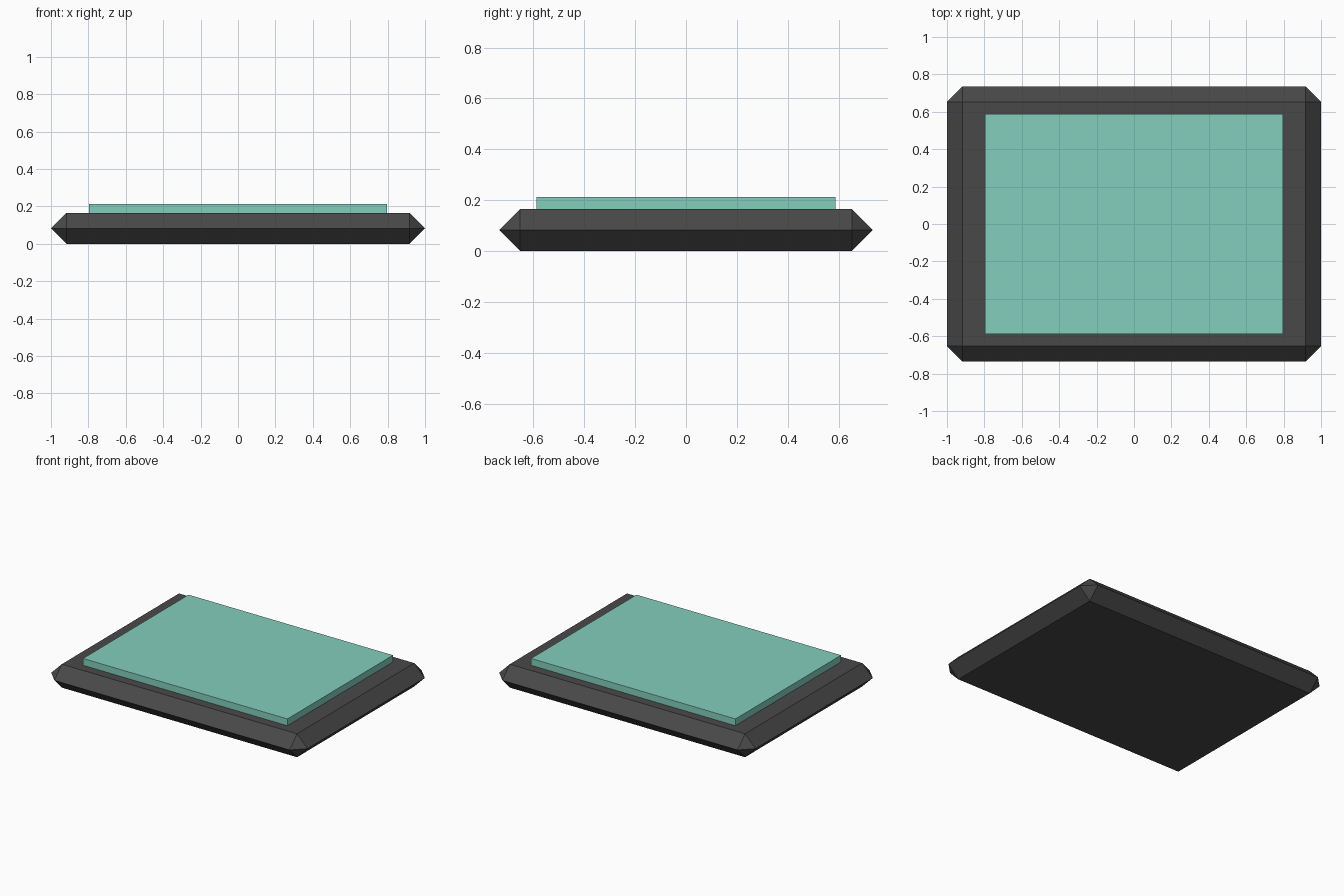
import bpy
import bmesh
from mathutils import Matrix, Vector

cube = bpy.data.objects.get("Cube")
if cube:
    bpy.data.objects.remove(cube, do_unlink=True)


def make_material(name, rgb):
    mat = bpy.data.materials.new(name)
    mat.use_nodes = True
    colour = (*rgb, 1.0)
    mat.diffuse_color = colour
    mat.node_tree.nodes["Principled BSDF"].inputs["Base Color"].default_value = colour
    return mat


def make_box(name, size, bottom, material, chamfer=0.0):
    """Flat-shaded box standing at the given height, with optional chamfered edges."""
    bm = bmesh.new()
    centre = Vector((0, 0, bottom + size[2] / 2))
    bmesh.ops.create_cube(bm, size=1, matrix=Matrix.LocRotScale(centre, None, size))
    if chamfer:
        bmesh.ops.bevel(bm, geom=bm.edges[:], offset=chamfer, offset_type='OFFSET',
                        segments=1, profile=0.5, affect='EDGES', clamp_overlap=False)
        # Chamfers meet at mid height, so weld the collapsed side walls
        bmesh.ops.remove_doubles(bm, verts=bm.verts[:], dist=0.001)
    bmesh.ops.recalc_face_normals(bm, faces=bm.faces[:])
    mesh = bpy.data.meshes.new(name)
    bm.to_mesh(mesh)
    bm.free()
    mesh.materials.append(material)
    obj = bpy.data.objects.new(name, mesh)
    bpy.context.scene.collection.objects.link(obj)
    return obj


charcoal = make_material("charcoal", (0.066, 0.066, 0.066))
mint = make_material("mint_green", (0.23, 0.62, 0.51))

# Slab whose chamfers meet in a ridge around its middle
thickness = 0.165
make_box("base_slab", Vector((2.0, 1.47, thickness)), 0.0, charcoal, chamfer=thickness / 2)

# Raised panel, sunk slightly into the slab
sink = 0.02
make_box("top_panel", Vector((1.594, 1.176, 0.048 + sink)), thickness - sink, mint)
